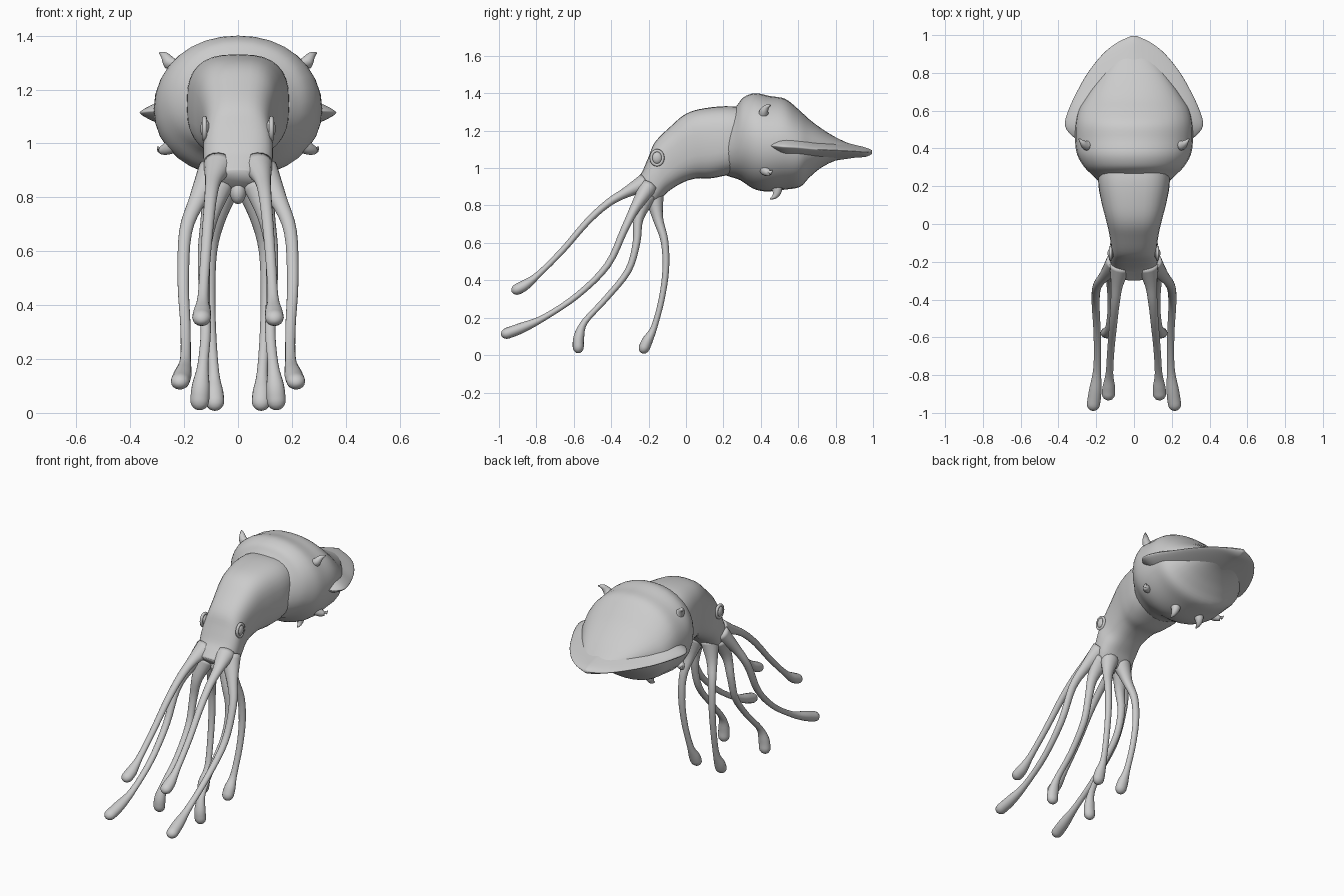
import bpy, bmesh, math
from mathutils import Vector

if "Cube" in bpy.data.objects:
    bpy.data.objects.remove(bpy.data.objects["Cube"])

skin = bpy.data.materials.new("grey_skin")
skin.use_nodes = True
GREY = (0.6, 0.6, 0.6, 1)
skin.diffuse_color = GREY
skin.node_tree.nodes["Principled BSDF"].inputs["Base Color"].default_value = GREY


def finish(name, bm, subdivide=0):
    bmesh.ops.recalc_face_normals(bm, faces=bm.faces)
    mesh = bpy.data.meshes.new(name)
    bm.to_mesh(mesh)
    bm.free()
    mesh.materials.append(skin)
    mesh.shade_smooth()
    ob = bpy.data.objects.new(name, mesh)
    bpy.context.collection.objects.link(ob)
    if subdivide:
        ob.modifiers.new("smooth", "SUBSURF").levels = subdivide
    return ob


def spline(rows, steps=4):
    """Catmull-Rom interpolation through rows of equal length."""
    rows = [Vector(r) for r in rows]
    out = []
    for i in range(len(rows) - 1):
        a, b = rows[max(i - 1, 0)], rows[i]
        c, d = rows[i + 1], rows[min(i + 2, len(rows) - 1)]
        for k in range(steps):
            t = k / steps
            out.append(b + (c - a) * t / 2 + (2 * a - 5 * b + 4 * c - d) * t * t / 2
                       + (3 * b - a - 3 * c + d) * t ** 3 / 2)
    return out + [rows[-1]]


def loft(name, rings, power=1.0, sides=32):
    """Skin rings of (centre, half width vector, half height vector)."""
    bm = bmesh.new()
    loops = []
    for centre, wide, high in rings:
        loop = []
        for k in range(sides):
            a = 2 * math.pi * k / sides
            c, s = math.cos(a), math.sin(a)
            c, s = (math.copysign(abs(v) ** power, v) for v in (c, s))
            loop.append(bm.verts.new(centre + wide * c + high * s))
        loops.append(loop)
    for p, q in zip(loops, loops[1:]):
        for k in range(sides):
            n = (k + 1) % sides
            bm.faces.new((p[k], p[n], q[n], q[k]))
    bm.faces.new(loops[0])
    bm.faces.new(loops[-1])
    return finish(name, bm)


def body(name, rows, power):
    """Rows: top y, top z, bottom y, bottom z, half width."""
    rings = []
    for ty, tz, by, bz, w in spline(rows):
        top, bottom = Vector((0, ty, tz)), Vector((0, by, bz))
        rings.append(((top + bottom) / 2, Vector((w, 0, 0)), (top - bottom) / 2))
    loft(name, rings, power)


def tube(name, rows, side, flat=1.0, sides=16):
    """Rows: x, y, z, radius. Tube with a rounded far end."""
    pts = spline(rows)
    end, before = pts[-1], pts[-2]
    ahead = (end - before).to_3d().normalized()
    r = end[3]
    for a in (25, 50, 70, 85):
        a = math.radians(a)
        p = end.to_3d() + ahead * r * math.sin(a)
        pts.append(Vector((*p, r * math.cos(a))))
    rings = []
    for i, p in enumerate(pts):
        t = (pts[min(i + 1, len(pts) - 1)] - pts[max(i - 1, 0)]).to_3d().normalized()
        helper = Vector((1, 0, 0)) if abs(t.x) < 0.7 else Vector((0, 1, 0))
        high = t.cross(helper).normalized()
        wide = high.cross(t)
        mirror = Vector((side, 1, 1))
        rings.append((p.to_3d() * mirror, wide * mirror * p[3], high * mirror * p[3] * flat))
    loft(name, rings, sides=sides)


def ball(name, centre, size):
    bm = bmesh.new()
    bmesh.ops.create_uvsphere(bm, u_segments=24, v_segments=16, radius=1)
    bmesh.ops.scale(bm, vec=size, verts=bm.verts)
    bmesh.ops.translate(bm, vec=centre, verts=bm.verts)
    return finish(name, bm)


# head and neck, bending down toward the arms
body("head", [
    (-.30, .90, -.22, .82, .07), (-.265, .94, -.165, .80, .112),
    (-.235, .98, -.135, .83, .127), (-.20, 1.06, -.10, .87, .13),
    (-.165, 1.14, -.05, .905, .123), (-.08, 1.225, .0, .93, .133),
    (.0, 1.29, .06, .945, .15), (.1, 1.32, .13, .945, .172),
    (.25, 1.33, .22, .962, .19), (.4, 1.30, .4, 1.0, .17)], .72)

# swollen mantle
body("mantle", [
    (.265, 1.325, .20, .968, .19), (.28, 1.345, .23, .955, .215),
    (.31, 1.38, .29, .935, .262), (.37, 1.40, .36, .89, .30),
    (.45, 1.385, .43, .875, .312), (.53, 1.37, .53, .885, .31),
    (.60, 1.315, .61, .90, .295), (.66, 1.26, .66, .95, .262),
    (.72, 1.215, .72, 1.0, .22), (.80, 1.165, .80, 1.04, .16),
    (.90, 1.12, .90, 1.06, .08), (.97, 1.10, .97, 1.075, .02)], .95)

# fin: wide pinched sections of y, z, half width, half height
fin = [(.43, 1.12, .25, .03), (.46, 1.12, .32, .07), (.52, 1.115, .365, .11),
       (.60, 1.11, .348, .11), (.70, 1.10, .302, .08), (.80, 1.095, .245, .055),
       (.90, 1.09, .165, .035), (.96, 1.085, .09, .025), (.995, 1.085, .015, .01)]
loft("fin", [(Vector((0, y, z)), Vector((w, 0, 0)), Vector((0, 0, h)))
             for y, z, w, h in spline(fin)], 1.5, 48)

# arm paths: x, y, z
arms = {
    "upper_arm": [(.07, -.22, .92), (.09, -.32, .87), (.10, -.42, .81), (.11, -.53, .71),
                  (.122, -.66, .56), (.13, -.79, .43), (.133, -.86, .375), (.135, -.90, .353)],
    "outer_arm": [(.09, -.20, .90), (.15, -.27, .79), (.195, -.33, .67), (.203, -.42, .48),
                  (.195, -.58, .32), (.195, -.76, .20), (.205, -.88, .145), (.215, -.955, .117)],
    "lower_arm": [(.075, -.21, .85), (.105, -.255, .73), (.125, -.265, .60), (.125, -.31, .45),
                  (.12, -.43, .30), (.13, -.54, .18), (.138, -.572, .10), (.142, -.576, .045)],
    "rear_arm": [(.045, -.17, .85), (.075, -.15, .73), (.10, -.115, .61), (.105, -.108, .46),
                 (.10, -.13, .30), (.09, -.17, .15), (.088, -.205, .08), (.086, -.222, .042)],
}
radii = [.06, .033, .024, .021, .019, .020, .033, .035]

# hooked spikes: x, y, z, radius
spikes = {
    "upper_spike": [(.20, .42, 1.25, .036), (.25, .415, 1.295, .026),
                    (.272, .43, 1.325, .015), (.29, .45, 1.335, .004)],
    "lower_spike": [(.21, .41, 1.02, .036), (.255, .425, .985, .026),
                    (.285, .445, .975, .015), (.297, .46, .985, .004)],
    "belly_spike": [(.08, .48, .93, .036), (.09, .487, .88, .026),
                    (.095, .475, .85, .015), (.097, .452, .836, .004)],
}

for side, label in ((1, "left"), (-1, "right")):
    for name, path in arms.items():
        tube(f"{label}_{name}", [(*p, r) for p, r in zip(path, radii)], side, .85)
    for name, path in spikes.items():
        tube(f"{label}_{name}", path, side)
    # eye and its lid ring
    ball(f"{label}_eye", (side * .122, -.155, 1.055), (.018, .028, .033))
    lid = []
    for k in range(25):
        a = 2 * math.pi * k / 24
        lid.append((.124, -.155 + .031 * math.cos(a), 1.055 + .038 * math.sin(a), .009))
    bm = bmesh.new()
    loops = []
    for x, y, z, r in lid[:-1]:
        out = Vector((0, y + .155, z - 1.055)).normalized()
        loops.append([bm.verts.new(((x + r * math.sin(b)) * side, *(Vector((y, z)) + out.yz * r * math.cos(b))))
                      for b in (math.tau * j / 8 for j in range(8))])
    for i, p in enumerate(loops):
        q = loops[(i + 1) % len(loops)]
        for j in range(8):
            n = (j + 1) % 8
            bm.faces.new((p[j], p[n], q[n], q[j]))
    finish(f"{label}_eyelid", bm)

# beak between the arms
ball("beak", (0, -.215, .82), (.03, .035, .045))
